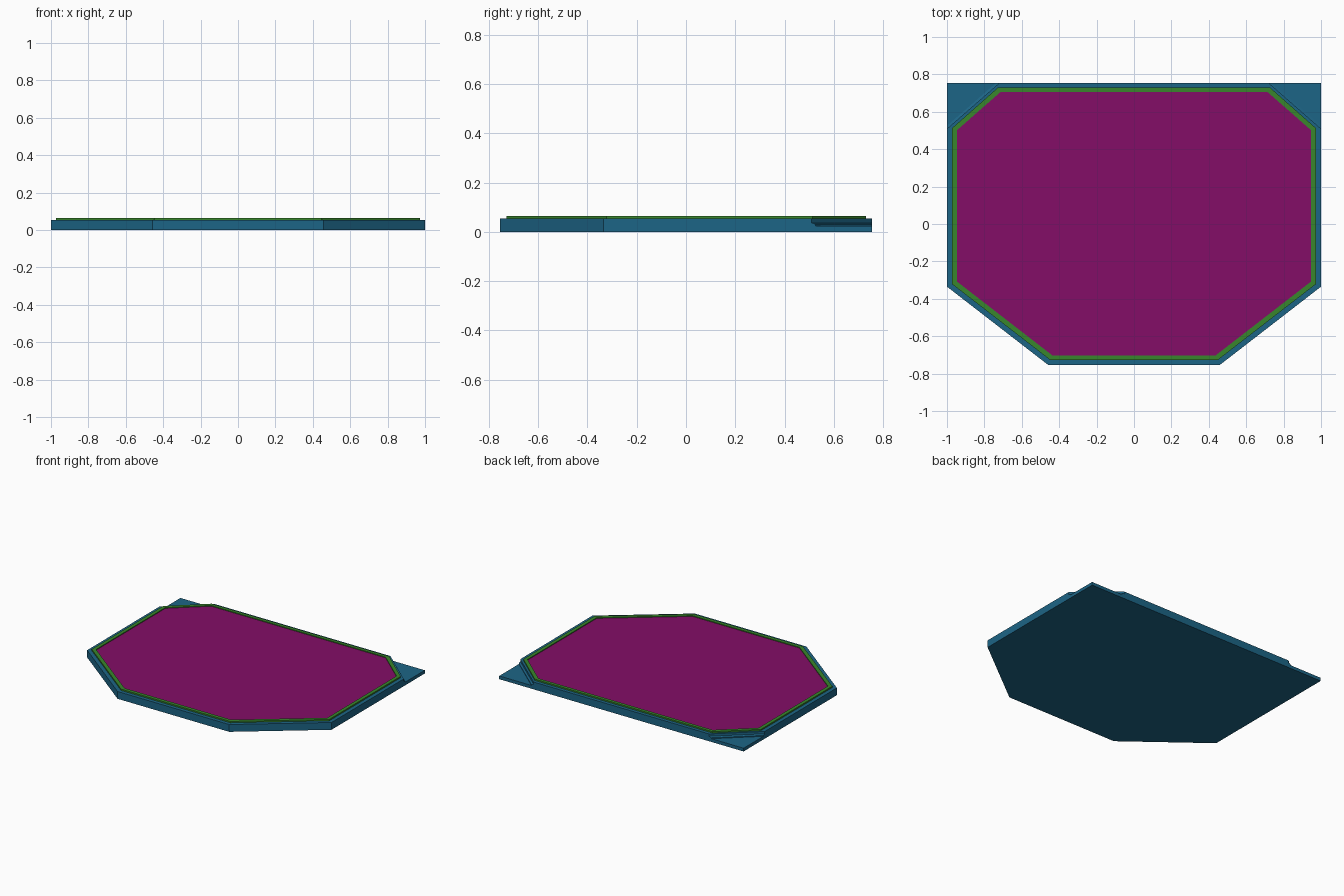
import bpy, bmesh
from mathutils import Vector

if "Cube" in bpy.data.objects:
    bpy.data.objects.remove(bpy.data.objects["Cube"])


def material(name, rgb):
    m = bpy.data.materials.new(name)
    m.diffuse_color = (*rgb, 1)
    m.use_nodes = True
    m.node_tree.nodes["Principled BSDF"].inputs["Base Color"].default_value = m.diffuse_color
    return m


def mirrored(half):
    """Right-hand half outline (front to back) -> closed counterclockwise outline."""
    return half + [(-x, y) for x, y in reversed(half)]


def add_object(name, bm, mat):
    bmesh.ops.recalc_face_normals(bm, faces=bm.faces)
    me = bpy.data.meshes.new(name)
    bm.to_mesh(me)
    bm.free()
    ob = bpy.data.objects.new(name, me)
    bpy.context.collection.objects.link(ob)
    if mat:
        me.materials.append(mat)
    return ob


def loft(name, rings, mat=None, closed=False):
    """Bridge equal-length rings; cap the ends, or join last to first if closed."""
    bm = bmesh.new()
    vs = [[bm.verts.new(p) for p in r] for r in rings]
    n = len(vs[0])
    pairs = list(zip(vs, vs[1:])) + ([(vs[-1], vs[0])] if closed else [])
    for a, b in pairs:
        for i in range(n):
            j = (i + 1) % n
            bm.faces.new((a[i], a[j], b[j], b[i]))
    if not closed:
        bm.faces.new(vs[0])
        bm.faces.new(vs[-1])
    return add_object(name, bm, mat)


def at(outline, z):
    return [(x, y, z) for x, y in outline]


blue = material("blue", (0.012, 0.13, 0.24))
green = material("green", (0.04, 0.24, 0.025))
magenta = material("magenta", (0.23, 0.004, 0.135))

BODY_TOP, RIM_TOP, PANEL_TOP = 0.054, 0.064, 0.058

# Main body: six-sided slab
body_outline = mirrored([(0.457, -0.755), (1, -0.335), (1, 0.755)])
body = loft("body", [at(body_outline, 0), at(body_outline, BODY_TOP)], blue)

# Stepped cuts that leave a thin ledge at each back corner
step = [(0, 0.024), (0, 0.031), (-0.012, 0.037), (-0.012, 0.1), (0.5, 0.1), (0.5, 0.024)]
for side, label in ((1, "right"), (-1, "left")):
    a, b = Vector((side, 0.525, 0)), Vector((side * 0.737, 0.755, 0))
    along = (b - a).normalized()
    out = Vector((side * abs(along.y), abs(along.x), 0))
    rings = [[p + out * d + Vector((0, 0, z)) for d, z in step]
             for p in (a - along * 0.3, b + along * 0.3)]
    cutter = loft(f"{label}_corner_cutter", rings)
    cutter.hide_render = True
    mod = body.modifiers.new("corner_cut", 'BOOLEAN')
    mod.operation, mod.object, mod.solver = 'DIFFERENCE', cutter, 'EXACT'
    bpy.context.view_layer.objects.active = body
    bpy.ops.object.modifier_apply(modifier=mod.name)
    bpy.data.objects.remove(cutter)

# Raised eight-sided rim
outer = mirrored([(0.447, -0.728), (0.972, -0.322), (0.972, 0.513), (0.727, 0.73)])
inner = mirrored([(0.437, -0.702), (0.946, -0.308), (0.946, 0.502), (0.713, 0.706)])
loft("rim", [at(outer, BODY_TOP), at(outer, RIM_TOP),
             at(inner, RIM_TOP), at(inner, BODY_TOP)], green, closed=True)

# Recessed centre panel
loft("panel", [at(inner, BODY_TOP), at(inner, PANEL_TOP)], magenta)
